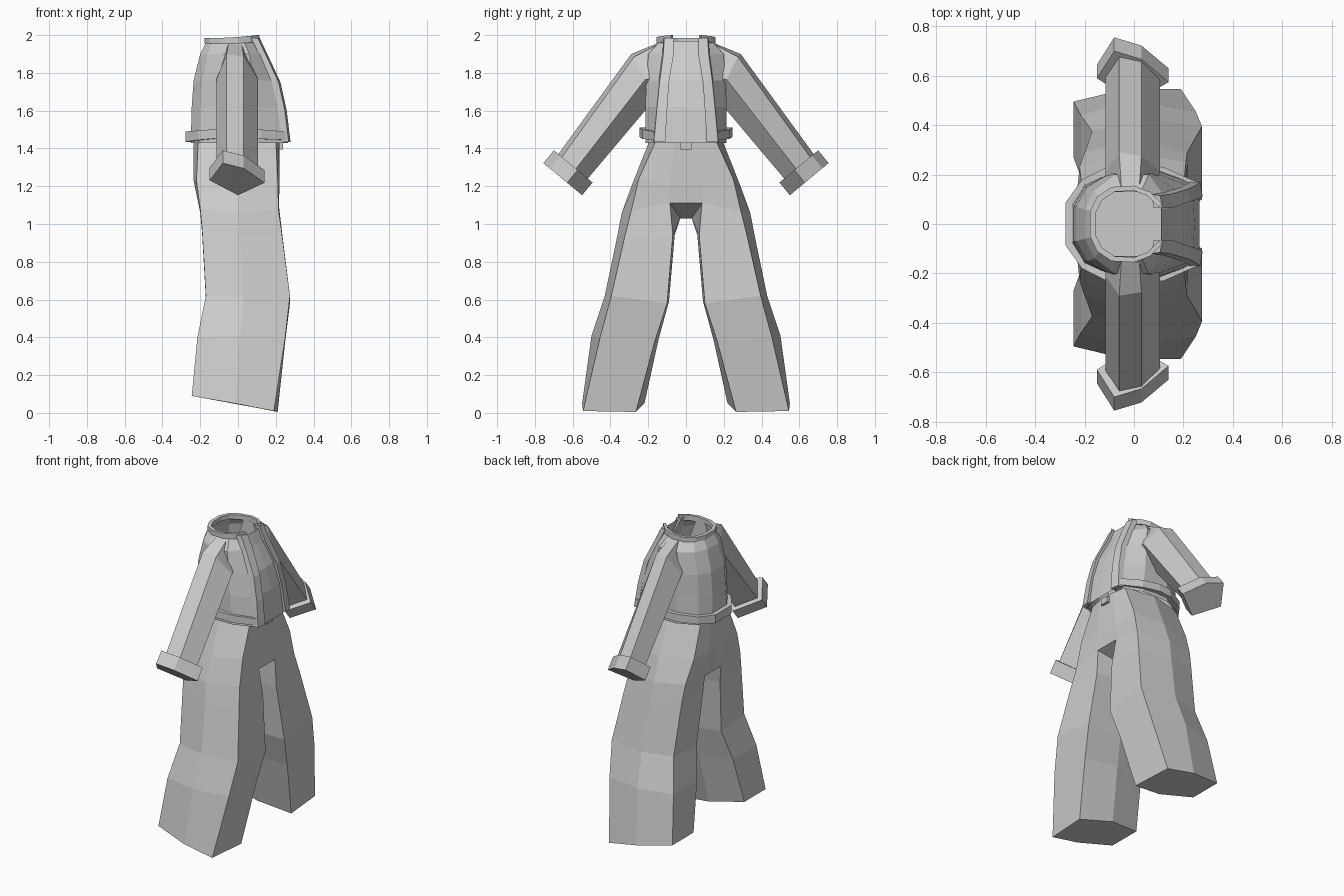
import bpy, bmesh

cloth = bpy.data.materials.new("grey_cloth")
cloth.diffuse_color = (0.6, 0.6, 0.6, 1)


def finish(name, bm):
    """Mirror a half mesh across y = 0, weld it and make an object."""
    geom = bm.verts[:] + bm.edges[:] + bm.faces[:]
    dup = bmesh.ops.duplicate(bm, geom=geom)["geom"]
    for v in dup:
        if isinstance(v, bmesh.types.BMVert):
            v.co.y = -v.co.y
    bmesh.ops.reverse_faces(bm, faces=[f for f in dup if isinstance(f, bmesh.types.BMFace)])
    bmesh.ops.remove_doubles(bm, verts=bm.verts[:], dist=0.0005)
    bmesh.ops.recalc_face_normals(bm, faces=bm.faces[:])
    mesh = bpy.data.meshes.new(name)
    bm.to_mesh(mesh)
    bm.free()
    mesh.materials.append(cloth)
    obj = bpy.data.objects.new(name, mesh)
    bpy.context.collection.objects.link(obj)
    return obj


def loft(bm, rings, closed=True, start=False, end=False):
    """Skin a list of point rings, with optional end caps."""
    rows = [[bm.verts.new(p) for p in r] for r in rings]
    n = len(rows[0])
    for a, b in zip(rows, rows[1:]):
        for i in range(n if closed else n - 1):
            j = (i + 1) % n
            bm.faces.new((a[i], a[j], b[j], b[i]))
    if start:
        bm.faces.new(rows[0])
    if end:
        bm.faces.new(rows[-1])


def band(name, path, scale):
    """Thick strip following (x, y, low z, high z) points round the body."""
    bm = bmesh.new()
    loft(bm, [[(x, y, lo), (x, y, hi), (x * scale, y * scale, hi), (x * scale, y * scale, lo)]
              for x, y, lo, hi in path], start=True)
    finish(name, bm)


# Trousers: hips, crotch panels and six-sided legs
bm = bmesh.new()
hip = [(.215, 0, 1.11), (.215, .085, 1.11), (.215, .29, 1.07), (0, .34, 1.06),
       (-.20, .29, 1.08), (-.20, .085, 1.06), (-.20, 0, 1.06)]
loft(bm, [
    [(.22, 0, 1.45), (.22, .06, 1.45), (.20, .155, 1.45), (0, .19, 1.45),
     (-.21, .14, 1.45), (-.235, .06, 1.45), (-.235, 0, 1.45)],
    [(.22, 0, 1.20), (.22, .09, 1.20), (.21, .25, 1.24), (0, .285, 1.21),
     (-.22, .23, 1.23), (-.235, .09, 1.23), (-.225, 0, 1.23)],
    hip], closed=False, start=True)
mid, crotch = (0, .03, 1.03), (0, 0, 1.03)
for quad in ((hip[0], hip[1], mid, crotch), (crotch, mid, hip[5], hip[6])):
    bm.faces.new([bm.verts.new(p) for p in quad])
loft(bm, [
    hip[1:6] + [mid],
    [(.235, .07, .94), (.235, .325, .93), (.01, .365, .93),
     (-.19, .315, .97), (-.19, .09, .95), (.01, .06, .94)],
    [(.275, .10, .58), (.275, .395, .62), (.03, .43, .62),
     (-.17, .375, .62), (-.17, .13, .60), (.03, .09, .59)],
    [(.25, .165, .38), (.25, .455, .40), (.01, .50, .41),
     (-.215, .44, .40), (-.215, .19, .40), (.01, .145, .39)],
    [(.21, .265, .005), (.19, .545, .01), (-.015, .55, .05),
     (-.245, .495, .09), (-.245, .27, .09), (-.015, .22, .05)]], end=True)
finish("trousers", bm)

# Jacket body, open at neck and hem
bm = bmesh.new()
loft(bm, [[(x, y, z) for x, y in pts] for z, pts in (
    (1.43, [(.265, 0), (.265, .10), (.24, .165), (.11, .215),
            (-.08, .215), (-.20, .16), (-.25, .08), (-.25, 0)]),
    (1.62, [(.245, 0), (.24, .10), (.215, .155), (.09, .215),
            (-.08, .215), (-.20, .15), (-.245, .07), (-.245, 0)]),
    (1.76, [(.21, 0), (.205, .08), (.185, .13), (.08, .21),
            (-.09, .21), (-.19, .15), (-.235, .07), (-.235, 0)]),
    (1.90, [(.14, 0), (.137, .06), (.125, .11), (.06, .20),
            (-.08, .20), (-.16, .14), (-.20, .06), (-.20, 0)]),
    (1.97, [(.11, 0), (.11, .06), (.08, .10), (.03, .135),
            (-.08, .135), (-.135, .10), (-.165, .05), (-.165, 0)]))], closed=False)
finish("jacket_body", bm)

# Raised strips down both sides of the jacket opening: z, front x, inner y, outer y
bm = bmesh.new()
loft(bm, [[(x, a, z), (x - .01, b, z), (x - .045, b + .005, z), (x - .035, a, z)]
          for z, x, a, b in ((1.985, .115, .065, .115), (1.90, .155, .065, .12),
                             (1.75, .225, .09, .14), (1.60, .258, .10, .155),
                             (1.435, .278, .11, .17))], start=True, end=True)
finish("front_trim", bm)

# Collar and hem bands
band("collar", [(.115, .08, 1.96, 2.0), (.065, .13, 1.96, 1.995), (0, .155, 1.955, 1.99),
                (-.09, .15, 1.955, 1.985), (-.15, .11, 1.955, 1.985),
                (-.178, .05, 1.955, 1.985), (-.178, 0, 1.955, 1.985)], .87)
band("hem_band", [(.255, .17, 1.445, 1.49), (.12, .23, 1.45, 1.50), (0, .245, 1.46, 1.51),
                  (-.09, .24, 1.455, 1.505), (-.21, .18, 1.445, 1.495),
                  (-.278, .085, 1.435, 1.49), (-.278, 0, 1.435, 1.49)], .86)

# Sleeves: five-sided tubes running down and outward
def section(y, z, pts):
    """Cross-section of (x, w) points square to the sleeve direction."""
    return [(x, y + .77 * w, z + .64 * w) for x, w in pts]


sleeve = [(-.06, .10), (.03, .075), (.105, -.02), (0, -.10), (-.115, -.005)]
bm = bmesh.new()
loft(bm, [
    [(-.05, .13, 1.965), (.02, .13, 1.96), (.085, .13, 1.78), (0, .13, 1.70), (-.11, .13, 1.78)],
    [(-.06, .29, 1.90), (.03, .275, 1.885), (.105, .215, 1.765), (0, .20, 1.62), (-.115, .21, 1.765)],
    section(.62, 1.277, sleeve)], start=True, end=True)
finish("sleeves", bm)

# Turned-back cuffs
cuff = [(-.08, .133), (.03, .09), (.14, -.03), (0, -.133), (-.15, -.01)]
bm = bmesh.new()
loft(bm, [section(.597, 1.305, cuff), section(.6525, 1.2375, cuff)], start=True, end=True)
finish("cuffs", bm)

# Small waist buckle
bm = bmesh.new()
loft(bm, [[(.205, y, 1.395), (.238, y, 1.395), (.238, y, 1.435), (.205, y, 1.435)]
          for y in (0, .03)], end=True)
finish("buckle", bm)
